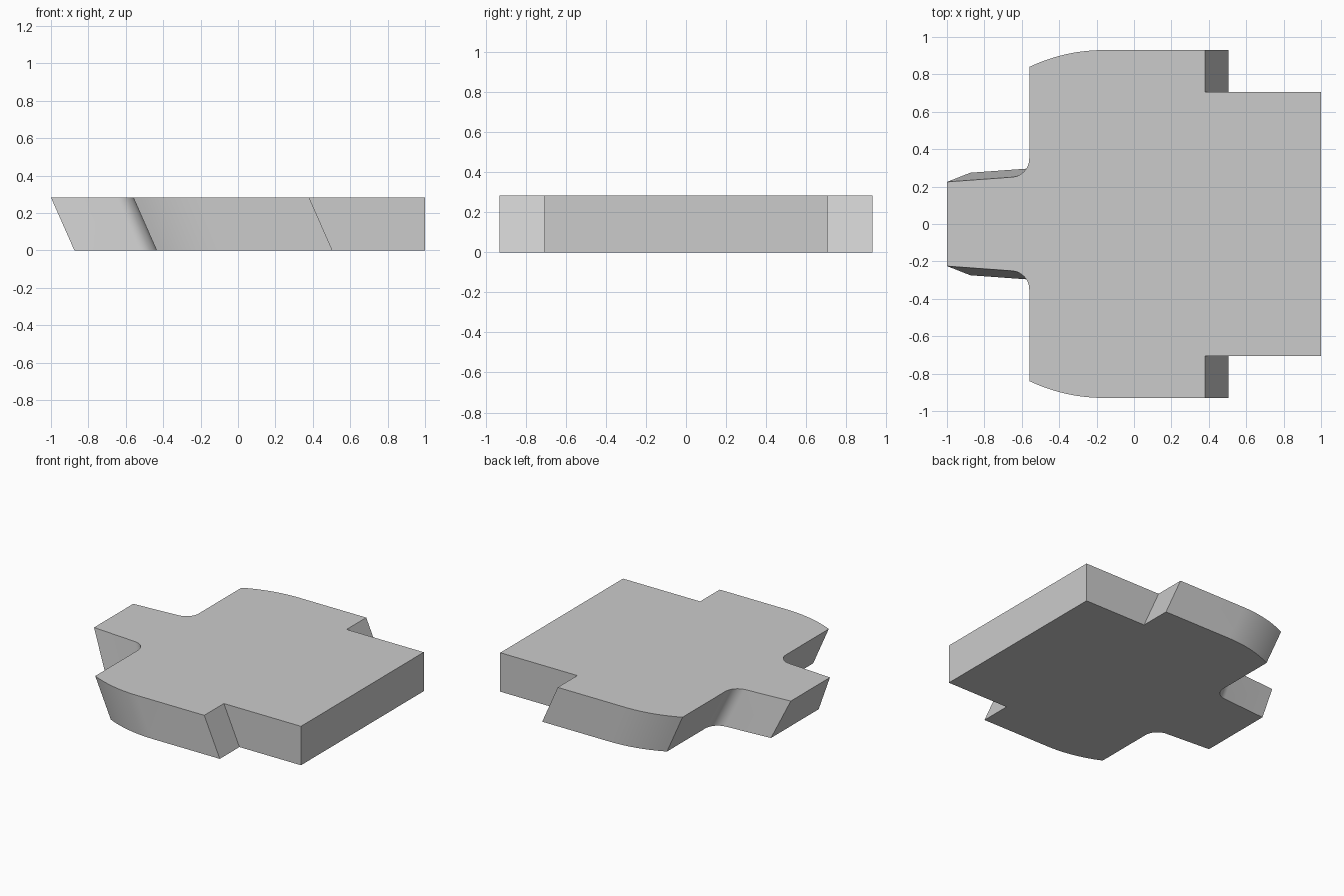
import bpy
import bmesh
from math import sin, cos, pi, radians

cube = bpy.data.objects.get("Cube")
if cube:
    bpy.data.objects.remove(cube, do_unlink=True)

HEIGHT = 0.283
SLANT = 0.125   # the lower outline is shifted towards +x


def half_outline(shift, flare):
    """Outline of the +y half, from the tongue tip to the square end."""
    tip, shoulder = -1 + shift, -0.56 + shift
    pts = [(tip, 0.225 + flare)]
    # concave fillet between tongue and shoulder
    r, cx, cy = 0.1, shoulder - 0.1, 0.35 + flare
    for i in range(13):
        a = radians(-86 + 86 * i / 12)
        pts.append((cx + r * cos(a), cy + r * sin(a)))
    # rounded outer corner, easing into the straight side
    radius, end = 0.93, -0.16 + shift
    for i in range(13):
        x = shoulder + (end - shoulder) * i / 12
        pts.append((x, 0.93 - radius + (radius ** 2 - (end - x) ** 2) ** 0.5))
    # step down to the square end
    notch = 0.38 + shift
    pts += [(notch, 0.93), (notch, 0.705), (1.0, 0.705)]
    return pts


def full_outline(shift, flare):
    half = half_outline(shift, flare)
    return half + [(x, -y) for x, y in reversed(half)]


# slanted slab lofted between the two outlines
bm = bmesh.new()
top = [bm.verts.new((x, y, HEIGHT)) for x, y in full_outline(0, 0)]
bottom = [bm.verts.new((x, y, 0)) for x, y in full_outline(SLANT, 0.049)]
bm.faces.new(top)
bm.faces.new(bottom)
for i in range(len(top)):
    j = (i + 1) % len(top)
    bm.faces.new((top[i], top[j], bottom[j], bottom[i]))
bmesh.ops.recalc_face_normals(bm, faces=bm.faces[:])
mesh = bpy.data.meshes.new("slanted_slab")
bm.to_mesh(mesh)
bm.free()

slab = bpy.data.objects.new("slanted_slab", mesh)
bpy.context.collection.objects.link(slab)

# plain grey finish
grey = bpy.data.materials.new("plain_grey")
grey.use_nodes = True
colour = (0.6, 0.6, 0.6, 1)
grey.diffuse_color = colour
grey.node_tree.nodes["Principled BSDF"].inputs["Base Color"].default_value = colour
mesh.materials.append(grey)

# smooth curved walls, keep hard edges
bpy.ops.object.select_all(action="DESELECT")
slab.select_set(True)
bpy.context.view_layer.objects.active = slab
bpy.ops.object.shade_smooth_by_angle(angle=radians(22))
